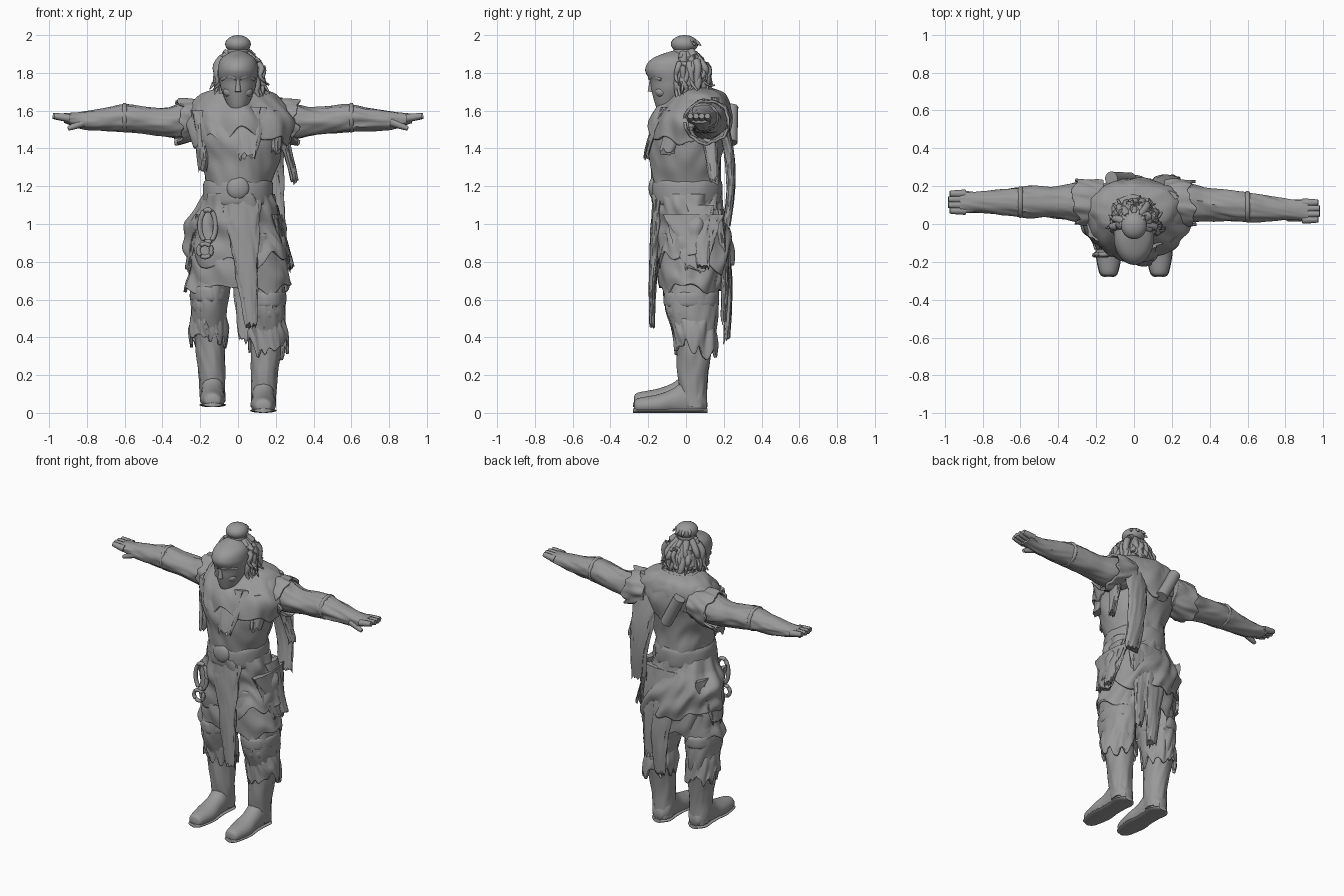
import bpy, bmesh, math, random
from mathutils import Vector, noise

if "Cube" in bpy.data.objects:
    bpy.data.objects.remove(bpy.data.objects["Cube"])

random.seed(4)
clay = bpy.data.materials.new("grey_clay")
clay.diffuse_color = (0.32, 0.32, 0.32, 1)
clay.use_nodes = True
clay.node_tree.nodes["Principled BSDF"].inputs["Base Color"].default_value = clay.diffuse_color


def finish(name, bm):
    bmesh.ops.recalc_face_normals(bm, faces=bm.faces)
    me = bpy.data.meshes.new(name)
    bm.to_mesh(me)
    bm.free()
    me.materials.append(clay)
    ob = bpy.data.objects.new(name, me)
    bpy.context.collection.objects.link(ob)
    return ob


def skin(bm, rings, caps=True):
    n = len(rings[0])
    for a, b in zip(rings, rings[1:]):
        for i in range(n):
            bm.faces.new((a[i], a[(i + 1) % n], b[(i + 1) % n], b[i]))
    if caps:
        bm.faces.new(rings[0])
        bm.faces.new(rings[-1])


def spline(pts, sub):
    """Catmull-Rom through tuples of any length."""
    out = []
    for i in range(len(pts) - 1):
        quad = [pts[max(0, min(len(pts) - 1, i + k))] for k in (-1, 0, 1, 2)]
        for j in range(sub):
            t = j / sub
            out.append([(2 * b + (c - a) * t + (2 * a - 5 * b + 4 * c - d) * t * t
                         + (3 * b - a - 3 * c + d) * t ** 3) / 2 for a, b, c, d in zip(*quad)])
    return out + [list(pts[-1])]


def tube(name, stations, axis="Z", n=40, sub=6, wrinkle=0.0, hem=0.0, ragged=2.2,
         shell=False, floor=-1):
    """Loft of ellipses: (position on axis, centre a, centre b, radius a, radius b).
    The first station is the ragged end; a shell stays open and gets cloth thickness."""
    bm = bmesh.new()
    rings = []
    rows = spline(stations, sub)
    seed = sum(map(ord, name)) * 0.37
    for k, (t, ca, cb, ra, rb) in enumerate(rows):
        fade = max(0, 1 - k / (len(rows) - 1) * 1.4)
        ring = []
        for i in range(n):
            c, s = math.cos(math.tau * i / n), math.sin(math.tau * i / n)
            d = 1 + wrinkle * noise.noise(Vector((c * 2.5 + seed, s * 2.5, t * 10 + c * 3)))
            tt = t + hem * fade * 1.6 * noise.noise(Vector((c * ragged + seed, s * ragged, 1.3)))
            u, v = ca + c * max(ra, .001) * d, cb + s * max(rb, .001) * d
            p = {"Z": (u, v, tt), "X": (tt, u, v), "Y": (u, tt, v)}[axis]
            ring.append(bm.verts.new((p[0], p[1], max(p[2], floor))))
        rings.append(ring)
    skin(bm, rings, not shell)
    ob = finish(name, bm)
    if shell:
        mod = ob.modifiers.new("cloth", "SOLIDIFY")
        mod.thickness = 0.014
        mod.offset = -1


def flap(name, low, high, low_r, high_r, bow=0.0):
    """Ragged hanging cloth between two points, with (half width, half thickness) at each end;
    bow pushes its middle along y."""
    st = []
    for k in range(5):
        t = k / 4
        x, y, z = Vector(low).lerp(Vector(high), t)
        rx, ry = Vector(low_r).lerp(Vector(high_r), t)
        st.append((z, x, y + bow * 4 * t * (1 - t), rx, ry))
    tube(name, st, n=40, wrinkle=.25, hem=.03)


def band(name, z, x, y, rx, ry, h):
    """Raised wrap around a limb."""
    tube(name, [(z + h * k, x, y, rx - g, ry - g) for k, g in ((-1, .01), (-.6, 0), (.6, 0), (1, .01))],
         sub=3, wrinkle=.04)


def strand(name, pts, r0, r1, n=8):
    """Tapered round strand along a smooth path."""
    path = [Vector(p) for p in spline(pts, 4)]
    bm = bmesh.new()
    rings = []
    for k, p in enumerate(path):
        d = (path[min(k + 1, len(path) - 1)] - path[max(k - 1, 0)]).normalized()
        u = d.orthogonal().normalized()
        w = d.cross(u)
        r = r0 + (r1 - r0) * (k / (len(path) - 1)) ** 1.5
        rings.append([bm.verts.new(p + (u * math.cos(math.tau * i / n)
                                        + w * math.sin(math.tau * i / n)) * r) for i in range(n)])
    skin(bm, rings)
    finish(name, bm)


def ball(name, c, r):
    bm = bmesh.new()
    bmesh.ops.create_uvsphere(bm, u_segments=24, v_segments=14, radius=1)
    for v in bm.verts:
        v.co = Vector([a + b * q for a, b, q in zip(c, v.co, r)])
    finish(name, bm)


def loop(name, x, y, z, ra, rz, r):
    """Closed cord loop hanging in the front plane."""
    ang = [math.tau * i / 12 for i in range(13)]
    strand(name, [(x + ra * math.cos(a), y, z + rz * math.sin(a)) for a in ang], r, r)


# Torso, belt and neck
tube("torso", [(1.05, 0, .02, .185, .17), (1.2, 0, .005, .172, .182), (1.32, .01, 0, .2, .187),
               (1.45, 0, .01, .235, .2), (1.6, 0, .055, .266, .18),
               (1.68, 0, .08, .2, .13), (1.72, 0, .06, .1, .08)], n=64, wrinkle=.07)
band("belt", 1.165, 0, .005, .186, .188, .065)
ball("belt_buckle", (0, -.17, 1.19), (.06, .028, .06))
strand("neck", [(0, .01, 1.6), (0, -.03, 1.76)], .078, .07, 24)

# Cowl and skirts
tube("cowl", [(1.47, .015, .015, .262, .212), (1.58, .01, .04, .285, .2),
              (1.68, 0, .07, .21, .145), (1.715, 0, .05, .12, .105)],
     n=96, sub=8, wrinkle=.08, hem=.07, shell=True)
tube("upper_skirt", [(.8, .0, .04, .265, .2), (.9, -.01, .04, .265, .2), (1.0, -.022, .03, .25, .2),
                     (1.09, -.005, .015, .21, .188), (1.16, 0, .005, .184, .185)],
     n=110, sub=8, wrinkle=.14, hem=.06, shell=True)
tube("lower_skirt", [(.66, 0, .022, .275, .168), (.75, 0, .025, .268, .18), (.95, 0, .03, .235, .18)],
     n=110, sub=8, wrinkle=.1, hem=.035, shell=True)
tube("hips", [(.72, 0, .03, .22, .13), (1.1, 0, .02, .18, .16)])

# Hanging cloth, its upper end tucked into the body
flap("front_flap", (.07, -.18, .46), (.015, -.145, 1.13), (.03, .014), (.1, .03), -.01)
flap("back_flap", (.04, .215, .39), (.03, .17, 1.08), (.035, .018), (.11, .03), .025)
flap("back_flap_side", (.13, .2, .5), (.1, .16, 1.08), (.03, .016), (.08, .03), .02)
flap("cape_strip", (.2, .215, 1.0), (.14, .15, 1.67), (.05, .02), (.09, .03), .05)
flap("shoulder_tassel", (.3, .15, 1.24), (.22, .11, 1.55), (.02, .022), (.03, .05))
flap("hip_tassel", (.285, .09, .77), (.19, .07, 1.1), (.014, .03), (.02, .07))
flap("chest_scarf_end", (.05, -.21, 1.36), (.04, -.1, 1.62), (.042, .014), (.11, .03), -.012)
flap("vest_edge_left", (-.185, -.09, 1.29), (-.18, 0, 1.6), (.022, .05), (.07, .09))
flap("vest_edge_right", (.2, -.09, 1.39), (.18, 0, 1.6), (.028, .045), (.07, .09))
for s, side in ((-1, "left"), (1, "right")):
    flap("side_panel_" + side, (s * .265, .05, .76), (s * .2, .03, 1.05), (.016, .05), (.03, .15))

# Cords on the belt and roll on the back
loop("cord_loop", -.16, -.16, .99, .042, .085, .013)
loop("cord_ring", -.175, -.165, .86, .035, .035, .012)
strand("back_roll", [(-.02, .235, 1.43), (-.12, .24, 1.62)], .037, .037, 20)

# Head and face
tube("head", [(1.6, 0, -.105, .02, .025), (1.612, 0, -.105, .045, .05), (1.7, 0, -.078, .085, .103),
              (1.755, 0, -.07, .098, .12), (1.82, 0, -.068, .106, .148), (1.88, 0, -.06, .086, .112),
              (1.925, 0, -.035, .01, .01)], n=48, sub=8)
strand("nose", [(0, -.183, 1.765), (0, -.187, 1.7)], .01, .017, 12)
ball("mouth", (0, -.15, 1.655), (.032, .014, .012))
for s, side in ((-1, "left"), (1, "right")):
    strand("brow_" + side, [(s * .008, -.188, 1.772), (s * .045, -.174, 1.78), (s * .085, -.13, 1.765)],
           .014, .01)
    ball("cheek_" + side, (s * .042, -.13, 1.7), (.036, .034, .03))

# Hair: cap, top bun and loose strands around the back
ball("hair_cap", (.008, 0, 1.79), (.108, .108, .125))
ball("hair_bun", (0, -.008, 1.952), (.068, .072, .048))
band("bun_tie", 1.91, 0, -.01, .056, .056, .022)
for i in range(4):
    a = math.pi * (.2 + .2 * i)
    c, s = math.cos(a), math.sin(a)
    strand("bun_wisp", [(0, .01, 1.965), (.055 * c, .05 * s, 1.965), (.08 * c, .085 * s, 1.945)], .02, .002)
for i in range(64):
    a = math.radians(-22 + 224 * i / 63 + random.uniform(-8, 8))
    c, s = math.cos(a), math.sin(a)
    top, drop = random.uniform(1.8, 1.91), random.uniform(1.6, 1.76)
    out, mid, bend = random.uniform(.11, .165), random.uniform(.098, .125), random.uniform(-.025, .025)
    r = .05 if top > 1.86 else .085
    strand("hair_strand", [(r * c, r * s, top), (.01 + mid * c, mid * s, top - .07),
                           (.01 + mid * c - bend * s, mid * s + bend * c, (top - .07 + drop) / 2),
                           (.01 + out * c + bend * s, out * s - bend * c, drop)],
           random.uniform(.016, .026), .003)

# Arms, sleeves, hands; legs, wraps and boots
for s, side in ((-1, "left"), (1, "right")):
    def arm_y(x):  # arms drift forward; the left hand sits slightly further back
        return .13 - .065 * x + (.05 * (x - .2) / .8 if s < 0 else 0)

    def limb(name, st, **kw):
        tube(f"{name}_{side}", [(s * x, arm_y(x), z, a, b) for x, z, a, b in st], axis="X", **kw)

    limb("arm", [(.16, 1.56, .11, .1), (.3, 1.545, .1, .09), (.4, 1.54, .085, .074),
                 (.58, 1.56, .08, .074), (.7, 1.553, .068, .06), (.82, 1.55, .055, .046),
                 (.92, 1.56, .06, .026)], sub=8, wrinkle=.13)
    limb("elbow_band", [(.6 + .007 * k, 1.563, .082 - g, .077 - g)
                        for k, g in ((-2, .012), (-1, 0), (1, 0), (2, .012))], sub=3)
    limb("sleeve", [(.31, 1.54, .122, .118), (.24, 1.55, .122, .112), (.16, 1.565, .11, .09)],
         n=72, sub=8, wrinkle=.13, hem=.03, shell=True)
    for f in range(4):
        y = arm_y(.95) + (f - 1.5) * .03
        strand("finger_" + side, [(s * .89, y, 1.56), (s * (.985 - .008 * abs(f - 1.5)), y, 1.572)], .022, .015)
    y = arm_y(.9) - .045
    strand("thumb_" + side, [(s * .81, y + .01, 1.54), (s * .9, y, 1.505)], .022, .011)

    dz = .01 if s < 0 else -.02  # the right foot stands lower

    def leg(name, st, **kw):
        tube(f"{name}_{side}", [(z + dz, s * x, y, a, b) for z, x, y, a, b in st], **kw)

    leg("leg", [(.05, .134, .05, .066, .06), (.2, .138, .035, .07, .079), (.4, .15, .045, .082, .102),
                (.58, .152, .028, .1, .14), (.8, .13, .03, .11, .13)], sub=10, wrinkle=.1)
    ball("knee_pad_" + side, (s * .155, -.01, .56 + dz), (.09, .095, .08))
    band("thigh_wrap_" + side, .62 + dz, s * .151, .028, .104, .145, .04)
    leg("shin_wrap", [(.365, .157, .048, .104, .112), (.44, .157, .042, .105, .114), (.52, .152, .035, .09, .112)],
        n=80, sub=8, wrinkle=.15, hem=.065, ragged=3.2, shell=True)
    boot = [(-.275, .055, .02, .02), (-.255, .057, .047, .04), (-.15, .064, .067, .054),
            (-.07, .08, .06, .068), (0, .1, .06, .098), (.07, .095, .064, .09), (.112, .07, .03, .03)]
    tube("boot_" + side, [(y, s * .134, z + dz, a, b) for y, z, a, b in boot], axis="Y", floor=.024 + dz)
    tube("boot_sole_" + side, [(y * 1.02, s * .134, .032 + dz, a * 1.04, .012) for y, z, a, b in boot], axis="Y")

# Smooth shading with sharp cloth edges
for ob in bpy.context.collection.objects:
    ob.select_set(True)
    bpy.context.view_layer.objects.active = ob
bpy.ops.object.shade_smooth_by_angle(angle=math.radians(50))
